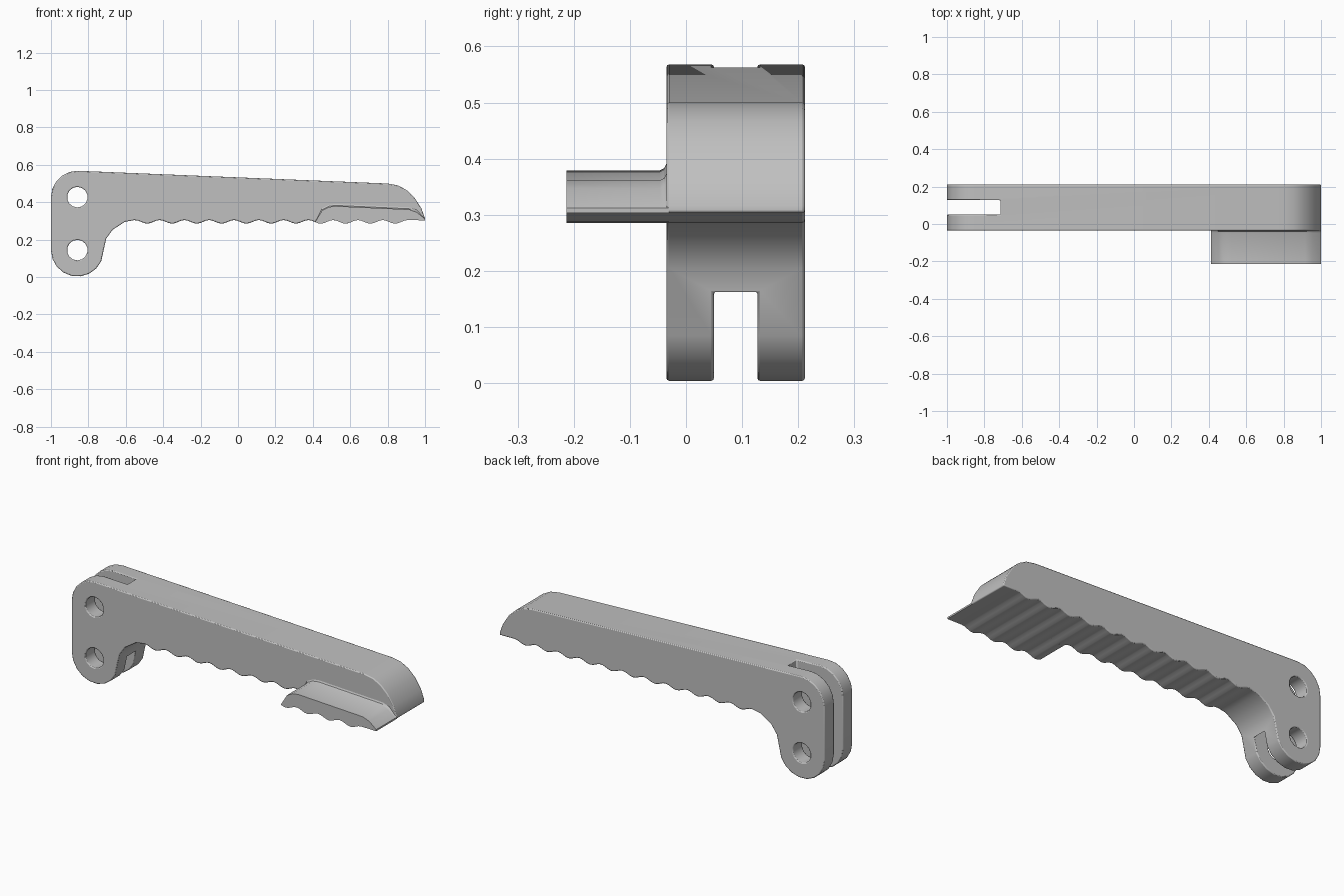
import bpy, bmesh, math
from mathutils import Matrix

cube = bpy.data.objects.get("Cube")
if cube:
    bpy.data.objects.remove(cube, do_unlink=True)

# Single grey material
GREY = (0.53, 0.53, 0.53, 1)
grey = bpy.data.materials.new("plain grey")
grey.use_nodes = True
grey.diffuse_color = GREY
grey.node_tree.nodes["Principled BSDF"].inputs["Base Color"].default_value = GREY

BACK, WALL, FRONT = 0.212, -0.035, -0.213
PIVOT_X, LOW_Z, HIGH_Z, ROUND = -0.859, 0.144, 0.427, 0.141


def add_object(name, bm):
    bmesh.ops.recalc_face_normals(bm, faces=bm.faces)
    mesh = bpy.data.meshes.new(name)
    bm.to_mesh(mesh)
    bm.free()
    mesh.materials.append(grey)
    obj = bpy.data.objects.new(name, mesh)
    bpy.context.collection.objects.link(obj)
    return obj


def loft(name, sections):
    """Join matching x-z outlines, each placed at its own y, and cap the ends."""
    bm = bmesh.new()
    rings = [[bm.verts.new((x, y, z)) for x, z in outline] for y, outline in sections]
    n = len(rings[0])
    for a, b in zip(rings, rings[1:]):
        for i in range(n):
            j = (i + 1) % n
            bm.faces.new((a[i], a[j], b[j], b[i]))
    bm.faces.new(rings[0])
    bm.faces.new(rings[-1])
    return add_object(name, bm)


def arc(cx, cz, r, start, end, steps):
    angles = [math.radians(start + (end - start) * i / steps) for i in range(steps + 1)]
    return [(cx + r * math.cos(a), cz + r * math.sin(a)) for a in angles]


def finger_grips(start, end):
    """Wavy underside between two x positions."""
    pitch, steps = 0.1325, 8
    count = round((end - start) / pitch * steps)
    pts = []
    for i in range(count + 1):
        x = start + (end - start) * i / count
        pts.append((x, 0.295 - 0.0095 * math.cos(math.tau * (x + 0.485) / pitch)))
    return pts


def activate(obj):
    bpy.ops.object.select_all(action="DESELECT")
    obj.select_set(True)
    bpy.context.view_layer.objects.active = obj


def cut(obj, cutter):
    activate(obj)
    mod = obj.modifiers.new("cut", "BOOLEAN")
    mod.operation, mod.solver, mod.object = "DIFFERENCE", "EXACT", cutter
    bpy.ops.object.modifier_apply(modifier=mod.name)
    bpy.data.objects.remove(cutter, do_unlink=True)


# Lever body: rounded pivot end, sloping top, curved nose, wavy underside
tip = [(0.999, 0.303), (0.999, 0.316)]
nose = [(0.98, 0.368), (0.942, 0.427), (0.9, 0.466), (0.855, 0.49), (0.8, 0.5)]
throat = [(-0.705, 0.205), (-0.67, 0.253), (-0.605, 0.295), (-0.555, 0.304)]
outline = (arc(PIVOT_X, HIGH_Z, ROUND, 88, 180, 5)
           + arc(PIVOT_X, LOW_Z, ROUND, 180, 335, 8)
           + throat + finger_grips(-0.535, 0.906) + tip + nose)
body = loft("lever_body", [(WALL, outline), (BACK, outline)])

# Slot that forks the pivot end
bm = bmesh.new()
bmesh.ops.create_cube(bm, size=1)
bmesh.ops.scale(bm, vec=(0.4, 0.077, 2), verts=bm.verts)
bmesh.ops.translate(bm, vec=(-0.915, 0.0885, 0.3), verts=bm.verts)
cut(body, add_object("slot_cutter", bm))

# Pin holes through both prongs
for z in (LOW_Z, HIGH_Z):
    bm = bmesh.new()
    bmesh.ops.create_cone(bm, cap_ends=True, segments=14, radius1=0.055,
                          radius2=0.055, depth=1,
                          matrix=Matrix.Translation((PIVOT_X, 0.09, z))
                          @ Matrix.Rotation(math.pi / 2, 4, "X"))
    cut(body, add_object("hole_cutter", bm))

# Soft outer edges
bevel = body.modifiers.new("soft edges", "BEVEL")
bevel.width, bevel.segments = 0.005, 2
bevel.limit_method, bevel.angle_limit = "ANGLE", math.radians(80)

# Side finger rest, flaring up slightly where it meets the body
top = [(0.999, 0.312), (0.955, 0.347), (0.915, 0.361), (0.52, 0.379),
       (0.485, 0.374), (0.45, 0.356)]
under = finger_grips(0.412, 0.906) + tip[:1]


def rest_outline(flare):
    return under + top[:1] + [(x, z + flare) for x, z in top[1:]]


rest = loft("finger_rest", [(FRONT, rest_outline(0)), (-0.047, rest_outline(0)),
                            (-0.039, rest_outline(0.004)), (WALL, rest_outline(0.012)),
                            (-0.03, rest_outline(0.012))])

for obj in (body, rest):
    activate(obj)
    bpy.ops.object.shade_smooth_by_angle(angle=math.radians(32))
